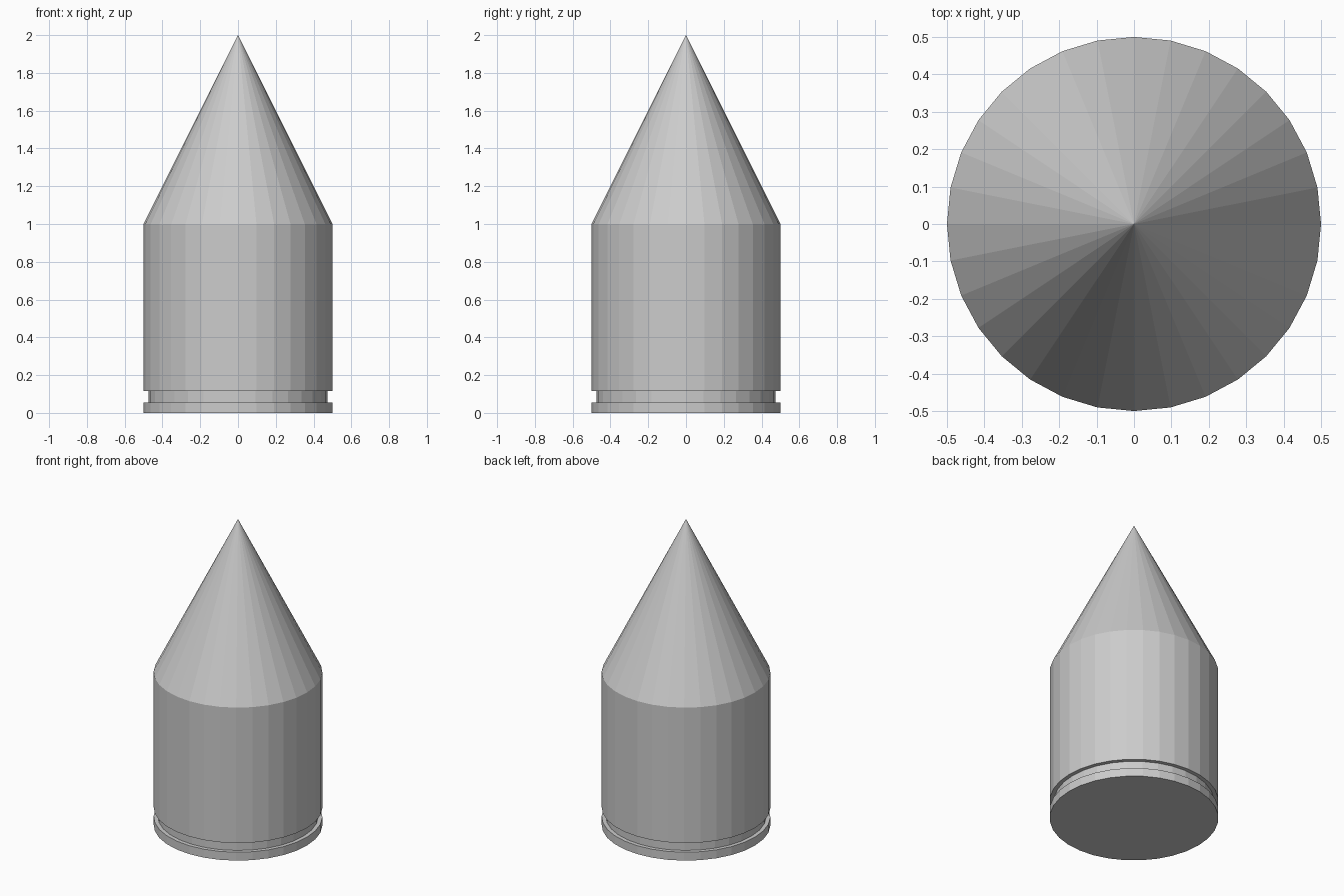
import bpy, bmesh
from math import cos, sin, tau

if "Cube" in bpy.data.objects:
    bpy.data.objects.remove(bpy.data.objects["Cube"])

SIDES = 32


def lathe(name, profile):
    """Revolve (radius, z) points about z; the ends close with a cap or a point."""
    bm = bmesh.new()
    rings = []
    for r, z in profile:
        count = SIDES if r > 0 else 1
        rings.append([bm.verts.new((r * cos(tau * i / SIDES), r * sin(tau * i / SIDES), z))
                      for i in range(count)])
    for low, high in zip(rings, rings[1:]):
        for i in range(SIDES):
            j = (i + 1) % SIDES
            if len(high) == 1:
                bm.faces.new((low[i], low[j], high[0]))
            else:
                bm.faces.new((low[i], low[j], high[j], high[i]))
    bm.faces.new(rings[0][::-1])
    bmesh.ops.recalc_face_normals(bm, faces=bm.faces)
    mesh = bpy.data.meshes.new(name)
    bm.to_mesh(mesh)
    bm.free()
    obj = bpy.data.objects.new(name, mesh)
    bpy.context.collection.objects.link(obj)
    return obj


# Base rim, extraction groove, straight body and conical tip as one flat-shaded solid
lathe("pointed_cylinder", [
    (0.5, 0.0), (0.5, 0.055),        # rim
    (0.475, 0.055), (0.475, 0.115),  # groove
    (0.5, 0.115), (0.5, 1.0),        # body
    (0.0, 2.0),                      # tip
])
